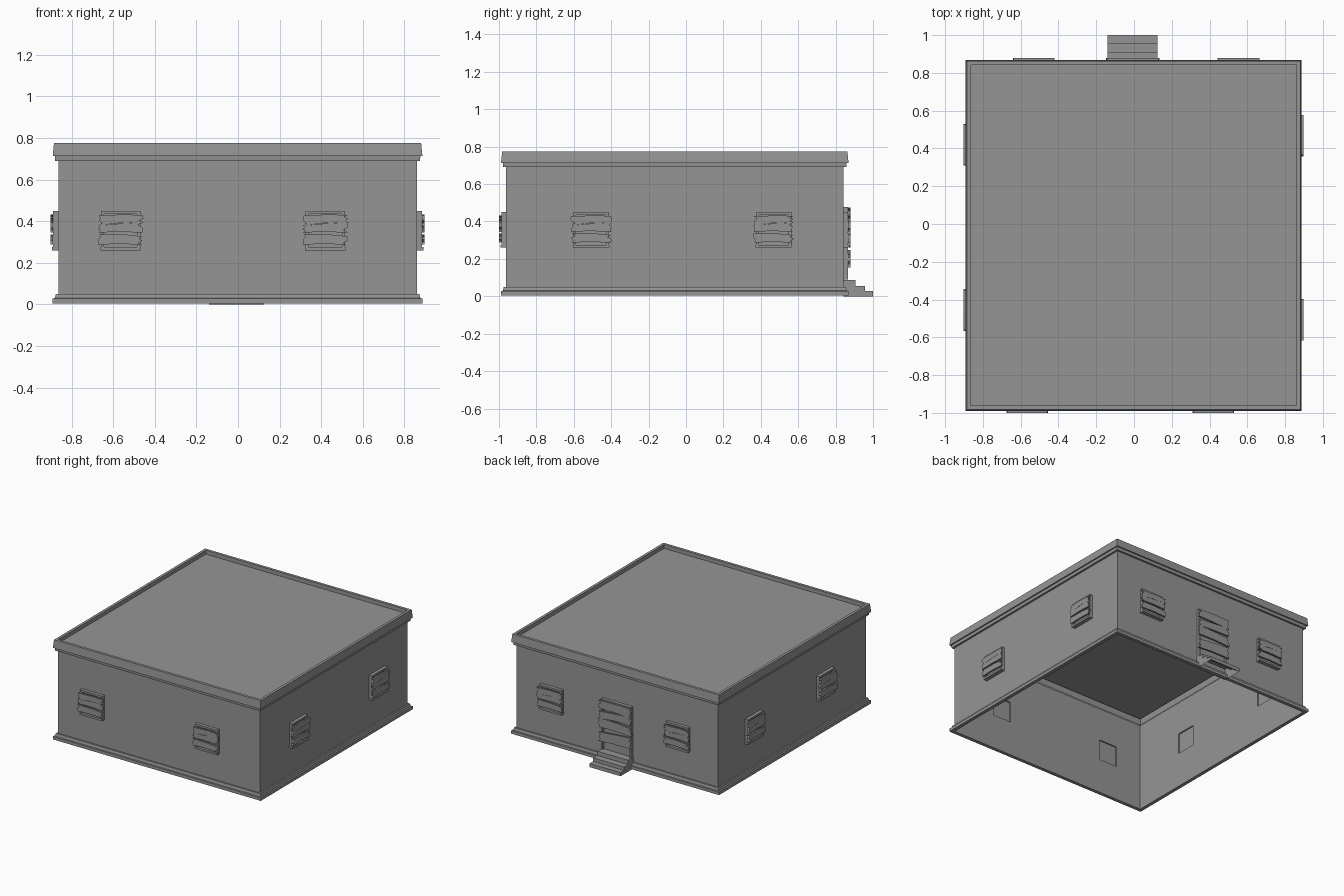
import bpy, bmesh, random
from mathutils import Matrix, Vector

if "Cube" in bpy.data.objects:
    bpy.data.objects.remove(bpy.data.objects["Cube"])
random.seed(4)

grey = bpy.data.materials.new("plain_grey")
grey.use_nodes = True
grey.diffuse_color = (0.3, 0.3, 0.3, 1)
grey.node_tree.nodes["Principled BSDF"].inputs["Base Color"].default_value = (0.3, 0.3, 0.3, 1)

HX, HY = 0.862, 0.902            # half size of the walls
CENTRE = Vector((-0.002, -0.06, 0))
PROUD, BOARD = 0.025, 0.013      # frame depth and board thickness


def finish(name, bm, matrix=Matrix()):
    bm.transform(matrix)
    mesh = bpy.data.meshes.new(name)
    bm.to_mesh(mesh)
    bm.free()
    mesh.materials.append(grey)
    obj = bpy.data.objects.new(name, mesh)
    bpy.context.collection.objects.link(obj)


def wall_matrix(along, normal, distance):
    """Local axes: x along the wall, y up, z outward."""
    m = Matrix((along, (0, 0, 1), normal)).transposed().to_4x4()
    m.translation = CENTRE + Vector(normal) * distance
    return m


# Each wall has its placement and the centres of its two windows
WALLS = {
    "front": (wall_matrix((1, 0, 0), (0, -1, 0), HY), (-0.563, 0.422)),
    "left": (wall_matrix((0, 1, 0), (1, 0, 0), HX), (-0.447, 0.528)),
    "back": (wall_matrix((-1, 0, 0), (0, 1, 0), HY), (-0.555, 0.528)),
    "right": (wall_matrix((0, -1, 0), (-1, 0, 0), HX), (-0.48, 0.395)),
}
WIN = (0.26, 0.45, 0.095)        # bottom, top, half width
DOOR = (0.09, 0.478, 0.128)
DOOR_U = 0.005


def box(bm, u0, u1, v0, v1, w0, w1):
    m = Matrix.Translation(((u0 + u1) / 2, (v0 + v1) / 2, (w0 + w1) / 2))
    m = m @ Matrix.Diagonal((u1 - u0, v1 - v0, w1 - w0, 1))
    bmesh.ops.create_cube(bm, size=1, matrix=m)


def prism(bm, points, w0, w1, open_edge=None):
    """Extrude an outline along z; one side may be left open."""
    low = [bm.verts.new((u, v, w0)) for u, v in points]
    high = [bm.verts.new((u, v, w1)) for u, v in points]
    bm.faces.new(low[::-1])
    bm.faces.new(high)
    for i in range(len(points)):
        if i != open_edge:
            j = (i + 1) % len(points)
            bm.faces.new((low[i], low[j], high[j], high[i]))


def frame(name, matrix, u, opening, sill):
    bottom, top, half = opening
    t = 0.015
    bm = bmesh.new()
    for s in (-1, 1):
        a, b = sorted((u + s * half, u + s * (half - t)))
        box(bm, a, b, bottom, top, 0, PROUD)
    box(bm, u - half + t, u + half - t, top - t, top, 0, PROUD)
    if sill:
        box(bm, u - half - 0.002, u + half + 0.002, bottom, bottom + t, 0, PROUD + 0.006)
    finish(name, bm, matrix)


def boards(name, matrix, u, half, rows):
    """Splintered planks: each row is (left z, right z, left height, right height)."""
    bm = bmesh.new()

    def ragged_end(side, z, h):
        return [(u + side * (half - random.choice((0, 0.012, 0.02)) * (k % 2)
                             - random.uniform(0, 0.008)), z + h * (k / 4 - 0.5))
                for k in range(5)]
    for zl, zr, hl, hr in rows:
        right = ragged_end(1, zr, hr)
        left = ragged_end(-1, zl, hl)[::-1]
        mid_z, mid_h = (zl + zr) / 2 + 0.004, (hl + hr) / 4
        outline = right + [(u + 0.2 * half, mid_z + mid_h)] + left + [(u - 0.1 * half, mid_z - mid_h)]
        prism(bm, outline, PROUD, PROUD + BOARD)
    finish(name, bm, matrix)


# Shell: plinth, walls, cornice and parapet swept round a rectangle
profile = [(0, 0.05), (0, 0.005), (0.027, 0.005), (0.027, 0.028), (0.017, 0.03),
           (0.012, 0.05), (0, 0.05), (0, 0.69), (0.015, 0.69), (0.017, 0.713),
           (0.027, 0.713), (0.021, 0.775), (0, 0.775), (0, 0.745)]
bm = bmesh.new()
rings = [[bm.verts.new(CENTRE + Vector((sx * (HX + o), sy * (HY + o), z)))
          for sx, sy in ((-1, -1), (1, -1), (1, 1), (-1, 1))] for o, z in profile]
for a, b in zip(rings, rings[1:]):
    for i in range(4):
        j = (i + 1) % 4
        bm.faces.new((a[i], a[j], b[j], b[i]))
bm.faces.new(rings[-1])


def faces_on_wall(matrix):
    """Main wall faces lying in the given wall plane."""
    bm.normal_update()
    inverse, normal = matrix.inverted(), matrix.col[2].to_3d()
    found = []
    for f in bm.faces:
        p = inverse @ f.calc_center_median()
        if f.normal.dot(normal) > 0.99 and abs(p.z) < 0.001 and 0.05 < p.y < 0.69:
            found.append((f, p))
    return found


# Shallow recesses behind each window and the door
recesses = []
for side, (matrix, centres) in WALLS.items():
    holes = [(c, WIN) for c in centres] + ([(DOOR_U, DOOR)] if side == "back" else [])
    for c, (low, high, half) in holes:
        cuts = [((c + s * half, 0, 0), matrix.col[0]) for s in (-1, 1)]
        cuts += [((c, z, 0), matrix.col[1]) for z in (low, high)]
        for point, direction in cuts:
            geom = set()
            for f, p in faces_on_wall(matrix):
                geom.update([f], f.edges, f.verts)
            bmesh.ops.bisect_plane(bm, geom=list(geom), plane_co=matrix @ Vector(point),
                                   plane_no=direction.to_3d())
    recesses += [f for f, p in faces_on_wall(matrix)
                 if any(abs(p.x - c) < h and lo < p.y < hi for c, (lo, hi, h) in holes)]
extruded = bmesh.ops.extrude_face_region(bm, geom=recesses)["geom"]
bm.normal_update()
shift = {v: f.normal * 0.01 for f in extruded if isinstance(f, bmesh.types.BMFace) for v in f.verts}
for v, d in shift.items():
    v.co += d
bmesh.ops.delete(bm, geom=[f for f in recesses if f.is_valid], context="FACES")
bmesh.ops.dissolve_limit(bm, angle_limit=0.01, verts=bm.verts[:], edges=bm.edges[:])
finish("building_shell", bm)

# Boarded windows, two on every wall
window_rows = [(0.403, 0.412, 0.05, 0.034), (0.362, 0.37, 0.034, 0.05), (0.312, 0.307, 0.05, 0.04)]
for side, (matrix, centres) in WALLS.items():
    for n, c in enumerate(centres, 1):
        frame(f"{side}_window_frame_{n}", matrix, c, WIN, True)
        boards(f"{side}_window_boards_{n}", matrix, c, 0.111, window_rows)

# Boarded door on the back
back = WALLS["back"][0]
frame("door_frame", back, DOOR_U, DOOR, False)
boards("door_boards", back, DOOR_U, 0.143,
       [(0.44, 0.435, 0.06, 0.07), (0.36, 0.375, 0.055, 0.06),
        (0.3, 0.29, 0.07, 0.06), (0.19, 0.205, 0.07, 0.085)])

# Back steps, hollow underneath
bm = bmesh.new()
steps = [(0.842, 0), (1.0, 0), (1.0, 0.028), (0.957, 0.028), (0.957, 0.055),
         (0.907, 0.055), (0.907, 0.088), (0.842, 0.088)]
prism(bm, steps, -0.14, 0.124, open_edge=0)
finish("back_steps", bm, Matrix(((0, 0, 1, 0), (1, 0, 0, 0), (0, 1, 0, 0), (0, 0, 0, 1))))
